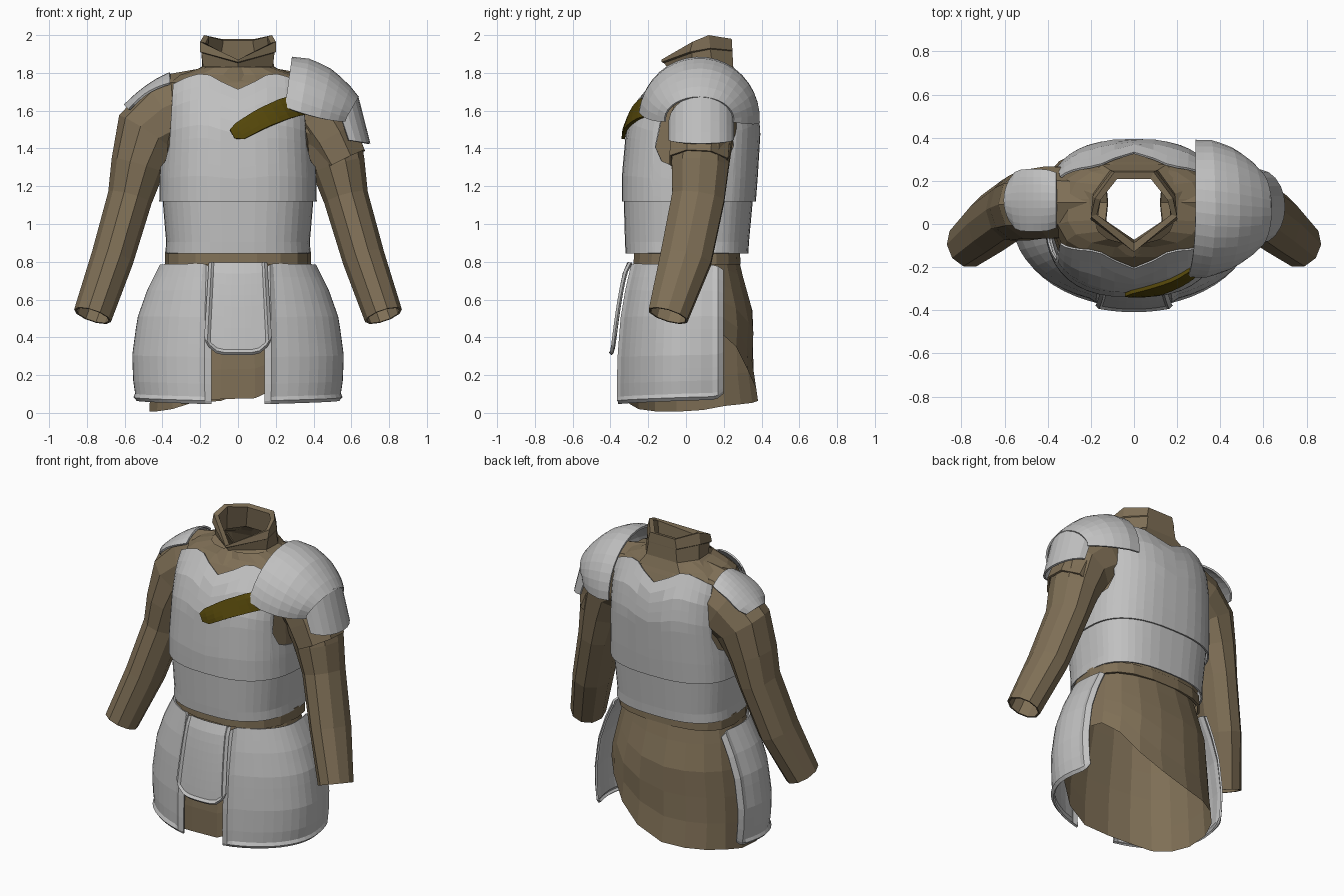
import bpy, bmesh, math
from mathutils import Vector

if "Cube" in bpy.data.objects:
    bpy.data.objects.remove(bpy.data.objects["Cube"])


def material(name, rgb):
    m = bpy.data.materials.new(name)
    m.diffuse_color = (*rgb, 1)
    m.use_nodes = True
    m.node_tree.nodes["Principled BSDF"].inputs["Base Color"].default_value = m.diffuse_color
    return m


STEEL = material("steel", (0.53, 0.53, 0.53))
CLOTH = material("brown_cloth", (0.21, 0.158, 0.092))
STRAP = material("olive_leather", (0.09, 0.063, 0.003))


def sheet(name, rows, mat, closed=False, thick=0.0):
    """Skin a grid of points, rows joined to rows; closed wraps every row."""
    bm = bmesh.new()
    g = [[bm.verts.new(p) for p in r] for r in rows]
    n = len(g[0])
    for a, b in zip(g, g[1:]):
        for i in range(n if closed else n - 1):
            j = (i + 1) % n
            bm.faces.new((a[i], a[j], b[j], b[i]))
    bmesh.ops.recalc_face_normals(bm, faces=bm.faces)
    me = bpy.data.meshes.new(name)
    bm.to_mesh(me)
    bm.free()
    me.materials.append(mat)
    ob = bpy.data.objects.new(name, me)
    bpy.context.collection.objects.link(ob)
    if thick:
        s = ob.modifiers.new("thickness", 'SOLIDIFY')
        s.thickness = thick
        s.offset = 0
    return ob


def table(t, k):
    """Linear lookup in a list of (key, values...)."""
    if k <= t[0][0]:
        return t[0][1:]
    for a, b in zip(t, t[1:]):
        if k <= b[0]:
            f = (k - a[0]) / (b[0] - a[0])
            return [p + (q - p) * f for p, q in zip(a[1:], b[1:])]
    return t[-1][1:]


def body_point(t, z, ang, p=2.6, cy=0.06):
    """Point on a rounded-box section: t rows are (z, half width, front y, back y)."""
    rx, yf, yb = table(t, z)
    c, s = math.cos(ang), math.sin(ang)
    x = math.copysign(abs(c) ** (2 / p), c) * rx
    y = abs(s) ** (2 / p)
    return Vector((x, cy + y * (yb - cy) if s > 0 else cy - y * (cy - yf), z))


def angles(n):
    return [2 * math.pi * (i + 0.5) / n - math.pi / 2 for i in range(n)]


# Cloth torso under the armour
TORSO = [(.8, .36, -.26, .27), (1.12, .385, -.31, .335), (1.5, .375, -.29, .365), (1.65, .37, -.235, .335),
         (1.75, .36, -.155, .29), (1.79, .31, -.11, .27), (1.83, .19, -.09, .25)]
sheet("torso_cloth", [[body_point(TORSO, r[0], a) for a in angles(16)] for r in TORSO], CLOTH, True)

# Skirt with a hem that is swept up on one side
SKIRT = [(0, .475, -.35, .395), (.3, .46, -.345, .35), (.5, .44, -.315, .367), (.7, .40, -.28, .31), (.86, .36, -.26, .27)]
HEM = [(0, .42), (28, .42), (45, .35), (60, .24), (80, .13), (100, .06), (150, .04), (180, .005), (220, .01),
       (250, .07), (288, .08), (305, .2), (330, .4), (360, .42)]
rows = []
for k in range(6):
    ring = []
    for a in angles(20):
        hem = table(HEM, math.degrees(a) % 360)[0]
        ring.append(body_point(SKIRT, hem + (.86 - hem) * k / 5, a, 2.25, .02))
    rows.append(ring)
sheet("skirt", rows, CLOTH, True)

# Waist belt
BELT = [(.785, .38, -.275, .285), (.855, .38, -.27, .28)]
sheet("waist_belt", [[body_point(BELT, r[0], a) for a in angles(18)] for r in BELT], CLOTH, True, .015)

# Collar: seven-sided, pointed at the front, spreading onto the shoulders
half_low = [(0, -.10, 1.83), (.185, .03, 1.835), (.19, .14, 1.835), (.11, .25, 1.835)]
half_high = [(0, -.13, 1.87), (.20, .035, 1.965), (.18, .12, 2.0), (.09, .242, 1.98)]
full = lambda h: [Vector(p) for p in h] + [Vector((-x, y, z)) for x, y, z in h[:0:-1]]
low, high = full(half_low), full(half_high)
base = full([(0, -.155, 1.755), (.26, -.06, 1.785), (.27, .17, 1.785), (.15, .275, 1.775)])
lip = [l.lerp(h, .55) for l, h in zip(low, high)]
flare = [Vector((p.x * 1.04, p.y - .012 if p.y < .1 else p.y, p.z + .005)) for p in lip]
inner = [Vector((p.x * .86, .08 + (p.y - .08) * .8, p.z - .008)) for p in high]
deep = [Vector((p.x * .9, .08 + (p.y - .08) * .85, p.z)) for p in low]
sheet("collar", [base, low, lip, flare, high, inner, deep], CLOTH, True)


def tube(path, side, n=8):
    """Rings across a path of (x, y, z, in-plane radius, depth radius)."""
    c = [Vector(p[:3]) for p in path]
    rows = []
    for i, p in enumerate(path):
        t = (c[min(i + 1, len(c) - 1)] - c[max(i - 1, 0)]).normalized()
        b = (Vector((0, 1, 0)) - t * t.y).normalized()
        a = t.cross(b)
        ring = [c[i] + a * (p[3] * math.cos(k)) + b * (p[4] * math.sin(k)) for k in angles(n)]
        rows.append([Vector((v.x * side, v.y, v.z)) for v in ring])
    return rows


# Sleeves
ARM = [(.17, .10, 1.62, .20, .15), (.29, .10, 1.59, .21, .165), (.37, .10, 1.555, .205, .17), (.475, .09, 1.475, .178, .16),
       (.53, .075, 1.31, .138, .153), (.572, .065, 1.14, .113, .14), (.665, .0, .82, .107, .137),
       (.77, -.095, .515, .097, .105)]
for side, label in ((-1, "left"), (1, "right")):
    sheet(label + "_sleeve", tube(ARM, side, 10), CLOTH, True, .012)
sheet("short_oversleeve", tube([(.42, .085, 1.56, .17, .165), (.49, .075, 1.45, .155, .165), (.55, .068, 1.33, .14, .162)], 1),
      CLOTH, True, .012)

# Upper cuirass: top edge follows neckline, shoulder peaks and armholes
CUIRASS = [(1.12, .412, -.335, .365), (1.25, .41, -.335, .375), (1.5, .398, -.312, .39),
           (1.65, .395, -.255, .365), (1.8, .385, -.13, .275)]
EDGE = [(0, 1.71), (.25, 1.755), (.45, 1.80), (.7, 1.775), (.874, 1.74), (.894, 1.40), (.94, 1.33), (1, 1.30)]
quarter = [0, 8, 16, 23, 30.3, 33, 40, 48, 56, 64, 73, 81.5]
cols = [math.radians(d) for d in quarter + [90] + [180 - q for q in quarter[:0:-1]]]
cols += [a + math.pi for a in cols]
rows = []
for k in range(11):
    row = []
    for a in cols:
        top = table(EDGE, abs(math.cos(a)) ** (2 / 2.6))[0]
        row.append(body_point(CUIRASS, 1.12 + (top - 1.12) * k / 10, a))
    rows.append(row)
sheet("upper_cuirass", rows, STEEL, True, .01)

# Lower cuirass
WAIST = [(.845, .38, -.315, .325), (.9, .375, -.318, .328), (1.14, .395, -.325, .35)]
sheet("lower_cuirass", [[body_point(WAIST, .845 + .295 * k / 5, a) for a in cols] for k in range(6)], STEEL, True, .01)


def rimmed(name, f, nu, nv):
    """Plate with a raised bead just inside its sides and lower edge; f(u, v, offset)."""
    us = [0, .035, .07] + [.07 + .86 * i / nu for i in range(1, nu)] + [.93, .965, 1]
    vs = [.955 * i / nv for i in range(nv + 1)] + [.98, 1]
    bead = lambda i, j: .012 if (i in (1, len(us) - 2) and j < len(vs) - 1) or \
        (j == len(vs) - 2 and 0 < i < len(us) - 1) else 0
    return sheet(name, [[f(u, v, bead(i, j)) for i, u in enumerate(us)] for j, v in enumerate(vs)], STEEL, False, .012)


# Side tassets wrapping the hips
HIP = [(.05, .53, .367), (.15, .548, .367), (.3, .555, .363), (.5, .528, .348), (.65, .475, .325), (.8, .40, .295)]


def tasset(side):
    def f(u, v, off):
        top, bottom = .79 - .01 * u, .05 + .025 * u
        corner = max(0, (abs(2 * u - 1) - .86) / .14) ** 2
        z = top + (bottom - top) * v
        z += corner * (.03 * v * u - .025 * (1 - v))
        rx, ry = table(HIP, z)
        a0 = math.asin(.14 / rx)
        a = a0 + (math.radians(113) - a0) * u
        rx, ry = rx + off, ry + off
        return Vector((side * rx * math.sin(a), -(ry if a < math.pi / 2 else .5) * math.cos(a), z))
    return f


for side, label in ((-1, "left"), (1, "right")):
    rimmed(label + "_tasset", tasset(side), 12, 10)


# Centre tasset with a rounded lower edge
def centre(u, v, off):
    s = 2 * u - 1
    bottom = .31 + .09 * abs(s) ** 5
    z = .795 + (bottom - .795) * v
    w = .15 + .025 * v
    return Vector((s * w, -.305 - .087 * v ** .6 + .018 * s * s - off, z))


rimmed("centre_tasset", centre, 8, 8)

# Large shoulder guard: half dome fanned about the shoulder
DOME = [(0, .285, .315, .325), (.3, .38, .315, .315), (.55, .48, .285, .27), (.8, .575, .235, .19), (1, .635, .18, .115)]
rows = []
for k in range(8):
    v = k / 7
    x, ry, rz = table(DOME, v)
    row = []
    for i in range(19):
        start, end = 11 - 17 * v, 183 + 5 * v
        a = math.radians(start + (end - start) * i / 18)
        lean = .045 * (1 - v) * (1 - math.sin(a)) if i < 9 else 0
        row.append(Vector((x - lean - .07 * v * (1 - max(0, math.sin(a))),
                           .07 - ry * math.cos(a), 1.555 + rz * math.sin(a))))
    rows.append(row)
sheet("large_shoulder_guard", rows, STEEL, False, .012)

# Lower lame hanging below the dome
rows = []
for k in range(5):
    v = k / 4
    row = []
    for i in range(11):
        a = math.radians(-85 + 17 * i)
        c = math.cos(a)
        z = (1.53 + .15 * c) * (1 - v) + (1.445 - .02 * c) * v
        row.append(Vector((.545 + .03 * v + (.085 + .035 * v) * c, .08 + .168 * math.sin(a), z)))
    rows.append(row)
sheet("shoulder_lame", rows, STEEL, False, .012)

# Small shoulder plate on the other side
rows = []
for k in range(8):
    v = k / 7
    row = []
    for i in range(9):
        s = i / 4 - 1
        w = .142 * (1 - (.12 if v < .5 else .35) * abs(2 * v - 1) ** 4)
        x = -.36 - .24 * v + .025 * s * s * max(0, 2 * v - 1)
        z = 1.79 - .17 * v + .075 * v * (1 - v) - .055 * s * s * (1 - v * .6)
        row.append(Vector((x, .11 + s * w, z + .008)))
    rows.append(row)
sheet("small_shoulder_plate", rows, STEEL, False, .012)

# Leather strap laid across the chest
LINE = [(0, -.03, 1.475, .025), (.1, .0, 1.485, .045), (.45, .13, 1.56, .052), (.8, .26, 1.615, .056), (1, .335, 1.63, .055)]
rows = []
for k in range(9):
    x, z, w = table(LINE, k / 8)
    row = []
    for s in (-1, -.5, 0, .5, 1):
        px, pz = x - .5 * w * s, z + .9 * w * s
        rx, yf, _ = table(CUIRASS, pz)
        y = .06 - (.06 - yf) * max(0, 1 - (abs(px) / rx) ** 2.6) ** (1 / 2.6)
        row.append(Vector((px, y - .016, pz)))
    rows.append(row)
sheet("chest_strap", rows, STRAP, False, .018)
